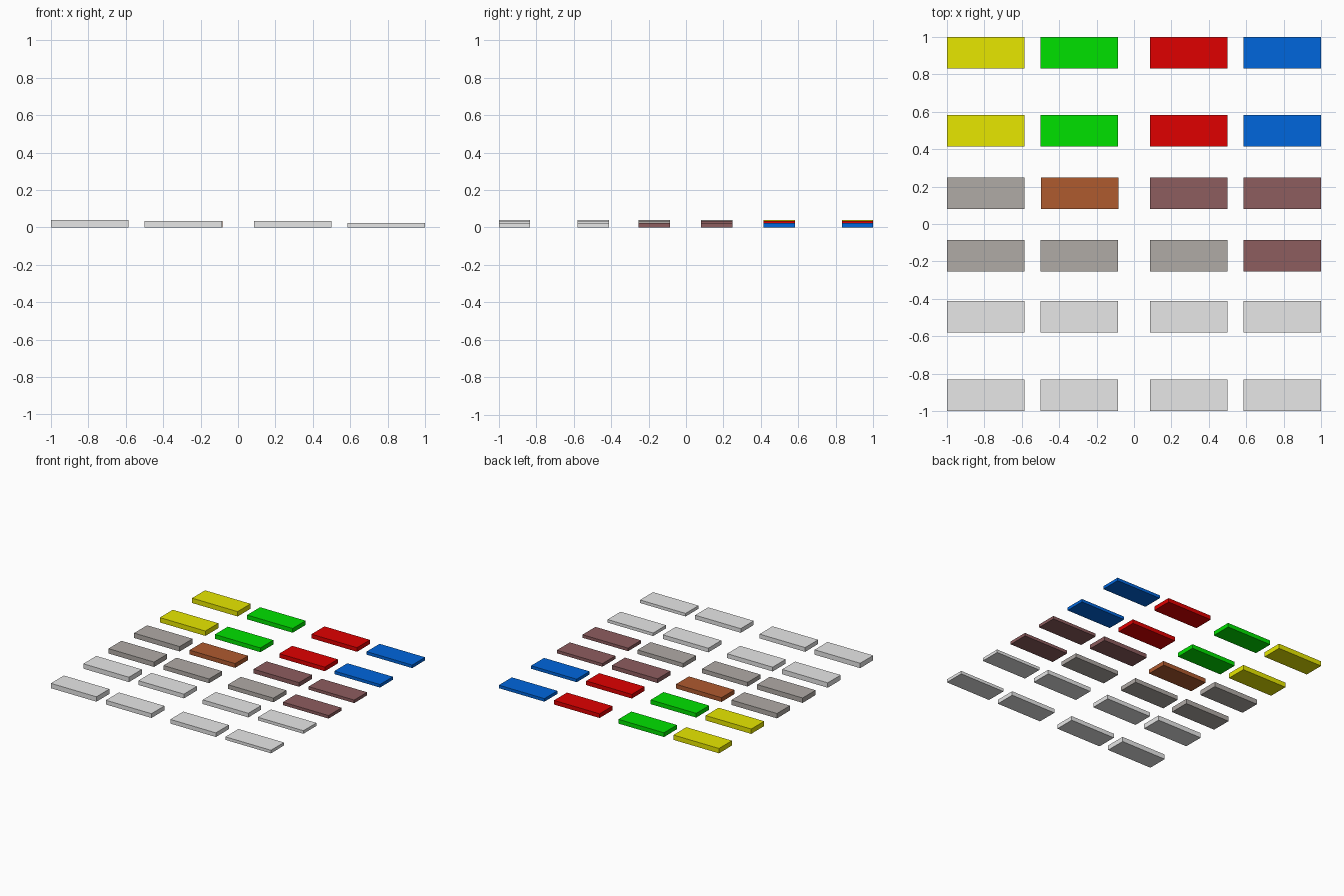
import bpy, bmesh

if "Cube" in bpy.data.objects:
    bpy.data.objects.remove(bpy.data.objects["Cube"])


def material(name, r, g, b):
    m = bpy.data.materials.new(name)
    m.diffuse_color = (r, g, b, 1)
    m.use_nodes = True
    m.node_tree.nodes["Principled BSDF"].inputs["Base Color"].default_value = m.diffuse_color
    return m


MATS = {
    "Y": material("yellow", 0.80, 0.80, 0.0),
    "G": material("green", 0.0, 0.75, 0.0),
    "R": material("red", 0.74, 0.0, 0.0),
    "B": material("blue", 0.0, 0.133, 0.72),
    "S": material("stone_grey", 0.435, 0.405, 0.38),
    "O": material("rust_brown", 0.43, 0.103, 0.028),
    "M": material("mauve_brown", 0.268, 0.109, 0.113),
    "L": material("light_grey", 0.80, 0.80, 0.80),
}

# Column centres and heights, row centres, and colour of each tile
COLUMNS = [(-0.793, 0.04), (-0.293, 0.035), (0.292, 0.034), (0.793, 0.025)]
ROWS = [(0.916, "YGRB"), (0.498, "YGRB"), (0.164, "SOMM"),
        (-0.169, "SSSM"), (-0.495, "LLLL"), (-0.916, "LLLL")]
WIDTH, DEPTH = 0.414, 0.168


def tile(name, x, y, height, mat):
    """Thin closed box standing on the ground."""
    bm = bmesh.new()
    bmesh.ops.create_cube(bm, size=1)
    for v in bm.verts:
        v.co = (v.co.x * WIDTH, v.co.y * DEPTH, (v.co.z + 0.5) * height)
    me = bpy.data.meshes.new(name)
    bm.to_mesh(me)
    bm.free()
    me.materials.append(mat)
    ob = bpy.data.objects.new(name, me)
    ob.location = (x, y, 0)
    bpy.context.collection.objects.link(ob)


# Grid of tiles; the rust tile sits slightly to the right
for r, (y, colours) in enumerate(ROWS, 1):
    for c, ((x, h), key) in enumerate(zip(COLUMNS, colours), 1):
        shift = 0.004 if key == "O" else 0
        tile(f"tile_row{r}_column{c}", x + shift, y, h, MATS[key])
